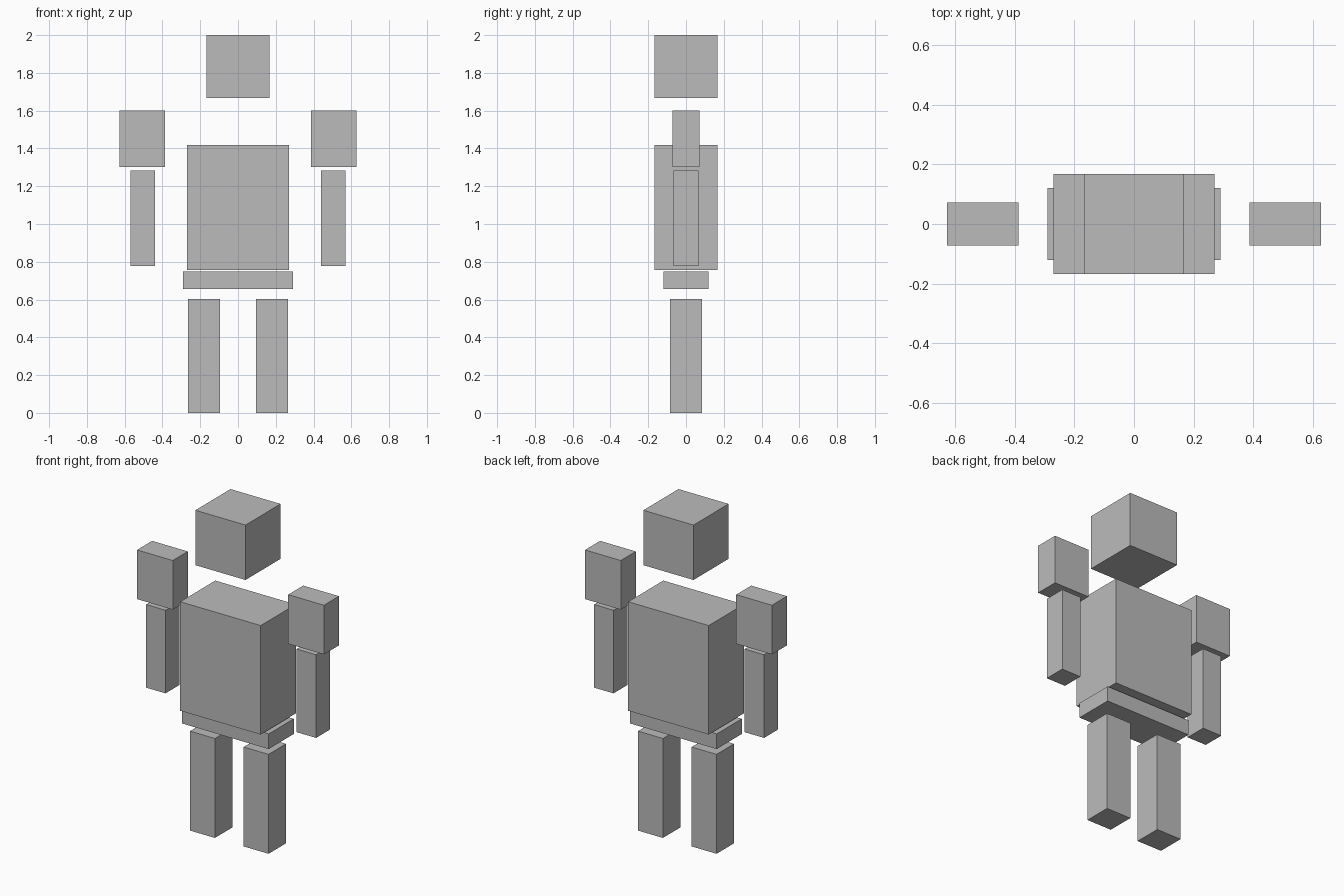
import bpy

default_cube = bpy.data.objects.get("Cube")
if default_cube:
    bpy.data.objects.remove(default_cube, do_unlink=True)

# Single plain grey for the whole figure
grey = bpy.data.materials.new("plain_grey")
grey.use_nodes = True
colour = (0.5, 0.5, 0.5, 1)
grey.diffuse_color = colour
grey.node_tree.nodes["Principled BSDF"].inputs["Base Color"].default_value = colour


def block(name, x, width, depth, bottom, top):
    """Flat-faced box centred on y = 0, between two heights."""
    bpy.ops.mesh.primitive_cube_add(size=1, location=(x, 0, (bottom + top) / 2))
    obj = bpy.context.object
    obj.name = name
    obj.scale = (width, depth, top - bottom)
    bpy.ops.object.transform_apply(location=False, rotation=False, scale=True)
    obj.data.materials.append(grey)


# Central parts
block("head", 0, 0.336, 0.336, 1.667, 2.0)
block("torso", 0, 0.54, 0.336, 0.757, 1.418)
block("hips", 0, 0.58, 0.24, 0.656, 0.748)

# Paired limbs
for side, sign in (("left", 1), ("right", -1)):
    block(side + "_shoulder", sign * 0.507, 0.24, 0.144, 1.302, 1.6)
    block(side + "_arm", sign * 0.505, 0.13, 0.132, 0.778, 1.282)
    block(side + "_leg", sign * 0.18, 0.167, 0.167, 0, 0.603)
